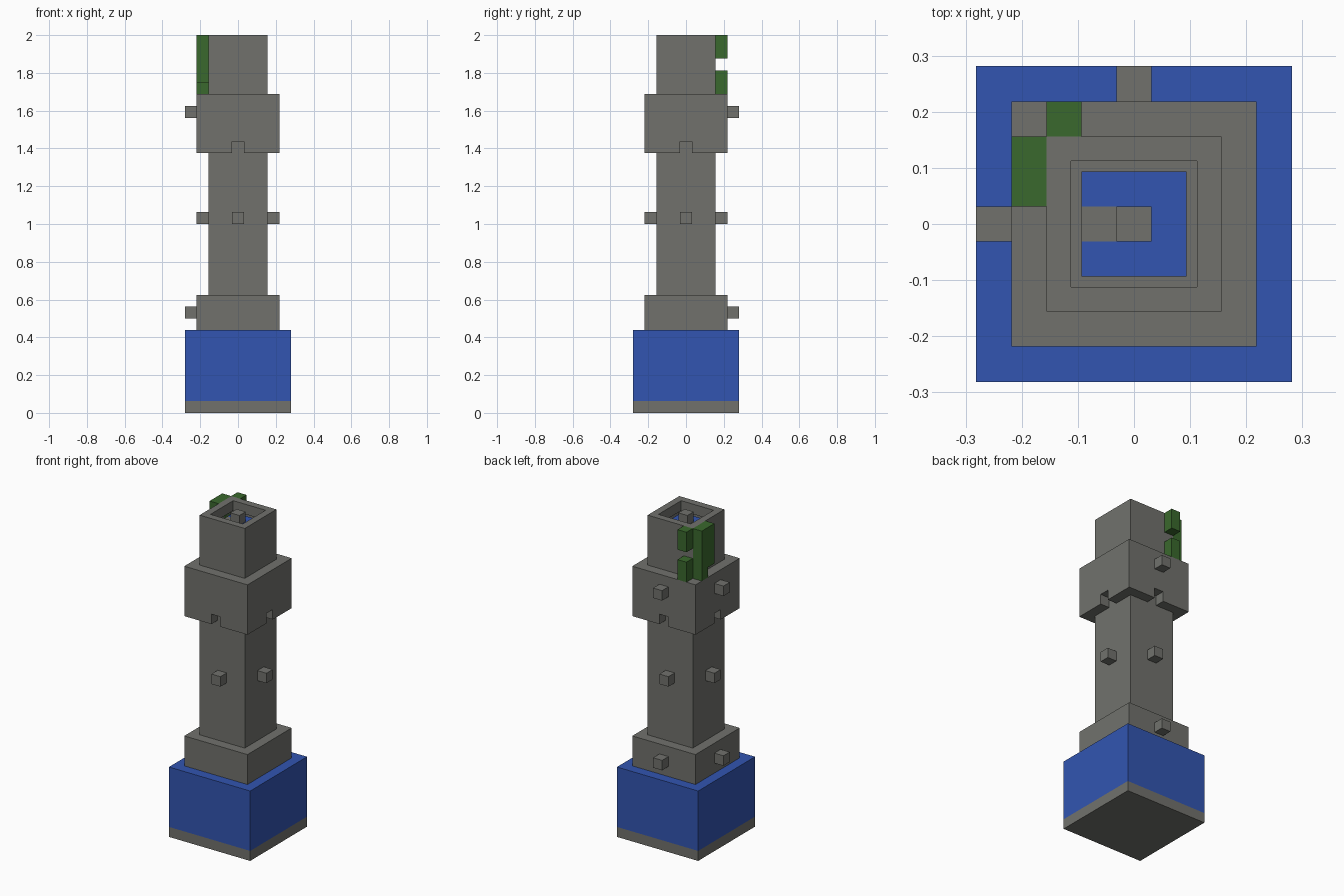
import bpy
import bmesh
from mathutils import Vector, Matrix

U = 1 / 16  # edge of one building block

if "Cube" in bpy.data.objects:
    bpy.data.objects.remove(bpy.data.objects["Cube"], do_unlink=True)


def material(name, color):
    mat = bpy.data.materials.new(name)
    mat.use_nodes = True
    mat.diffuse_color = (*color, 1)
    mat.node_tree.nodes["Principled BSDF"].inputs["Base Color"].default_value = (*color, 1)
    return mat


STONE = material("grey stone", (0.165, 0.167, 0.152))
WATER = material("blue water", (0.032, 0.091, 0.44))
VINE = material("green vine", (0.042, 0.14, 0.026))


def finish(name, bm, *mats):
    mesh = bpy.data.meshes.new(name)
    bm.to_mesh(mesh)
    bm.free()
    for mat in mats:
        mesh.materials.append(mat)
    obj = bpy.data.objects.new(name, mesh)
    bpy.context.collection.objects.link(obj)
    return obj


def box_mesh(x, y, z0, z1, wx, wy):
    """Box centred on x, y in block units, from z0 to z1."""
    bm = bmesh.new()
    place = Matrix.Translation(Vector((x, y, (z0 + z1) / 2)) * U)
    size = Matrix.Diagonal((wx * U, wy * U, (z1 - z0) * U, 1))
    bmesh.ops.create_cube(bm, size=1, matrix=place @ size)
    return bm


def box(name, mat, x, y, z0, z1, wx=1, wy=1):
    return finish(name, box_mesh(x, y, z0, z1, wx, wy), mat)


# Base and lower collar
box("foot_slab", STONE, 0, 0, 0, 1, 9, 9)
box("water_block", WATER, 0, 0, 1, 7, 9, 9)
box("lower_collar", STONE, 0, 0, 7, 10, 7, 7)

# Shaft with a shallow well sunk into its top
bm = box_mesh(0, 0, 10, 32, 5, 5)
bm.faces.ensure_lookup_table()
top = max(bm.faces, key=lambda f: f.calc_center_median().z)
bmesh.ops.inset_region(bm, faces=[top], thickness=U)
well = bmesh.ops.extrude_discrete_faces(bm, faces=[top])["faces"][0]
bmesh.ops.translate(bm, verts=well.verts, vec=(0, 0, -U))
bmesh.ops.delete(bm, geom=[well], context="FACES_ONLY")
bmesh.ops.recalc_face_normals(bm, faces=bm.faces)
finish("shaft", bm, STONE)

# Well floor: water with a single stone tile on the right, and a central post
bm = bmesh.new()
bmesh.ops.create_grid(bm, x_segments=3, y_segments=3, size=1.5 * U,
                      matrix=Matrix.Translation((0, 0, 31 * U)))
for face in bm.faces:
    c = face.calc_center_median() / U
    face.material_index = 1 if c.x < -0.5 and abs(c.y) < 0.5 else 0
finish("well_floor", bm, WATER, STONE)
box("well_post", STONE, 0, 0, 31, 32)

# Upper collar with a notch under the middle of each side
collar = box("upper_collar", STONE, 0, 0, 22, 27, 7, 7)
for wx, wy in ((9, 1), (1, 9)):
    cutter = box("notch_cutter", STONE, 0, 0, 21, 23, wx, wy)
    cutter.hide_render = True
    mod = collar.modifiers.new("notch", "BOOLEAN")
    mod.operation = "DIFFERENCE"
    mod.solver = "EXACT"
    mod.object = cutter
    bpy.context.view_layer.objects.active = collar
    bpy.ops.object.modifier_apply(modifier=mod.name)
    bpy.data.objects.remove(cutter, do_unlink=True)

# Studs on the shaft and on two sides of the collars
for side, dx, dy in (("left", 1, 0), ("right", -1, 0), ("front", 0, -1), ("back", 0, 1)):
    box(f"shaft_stud_{side}", STONE, 3 * dx, 3 * dy, 16, 17)
    if side in ("right", "back"):
        box(f"lower_stud_{side}", STONE, 4 * dx, 4 * dy, 8, 9)
        box(f"upper_stud_{side}", STONE, 4 * dx, 4 * dy, 25, 26)

# Vines hanging around the back right corner
box("vine_side_long", VINE, -3, 2, 27, 32)
box("vine_side_short", VINE, -3, 1, 28, 32)
box("vine_back_lower", VINE, -2, 3, 27, 29)
box("vine_back_upper", VINE, -2, 3, 30, 32)
